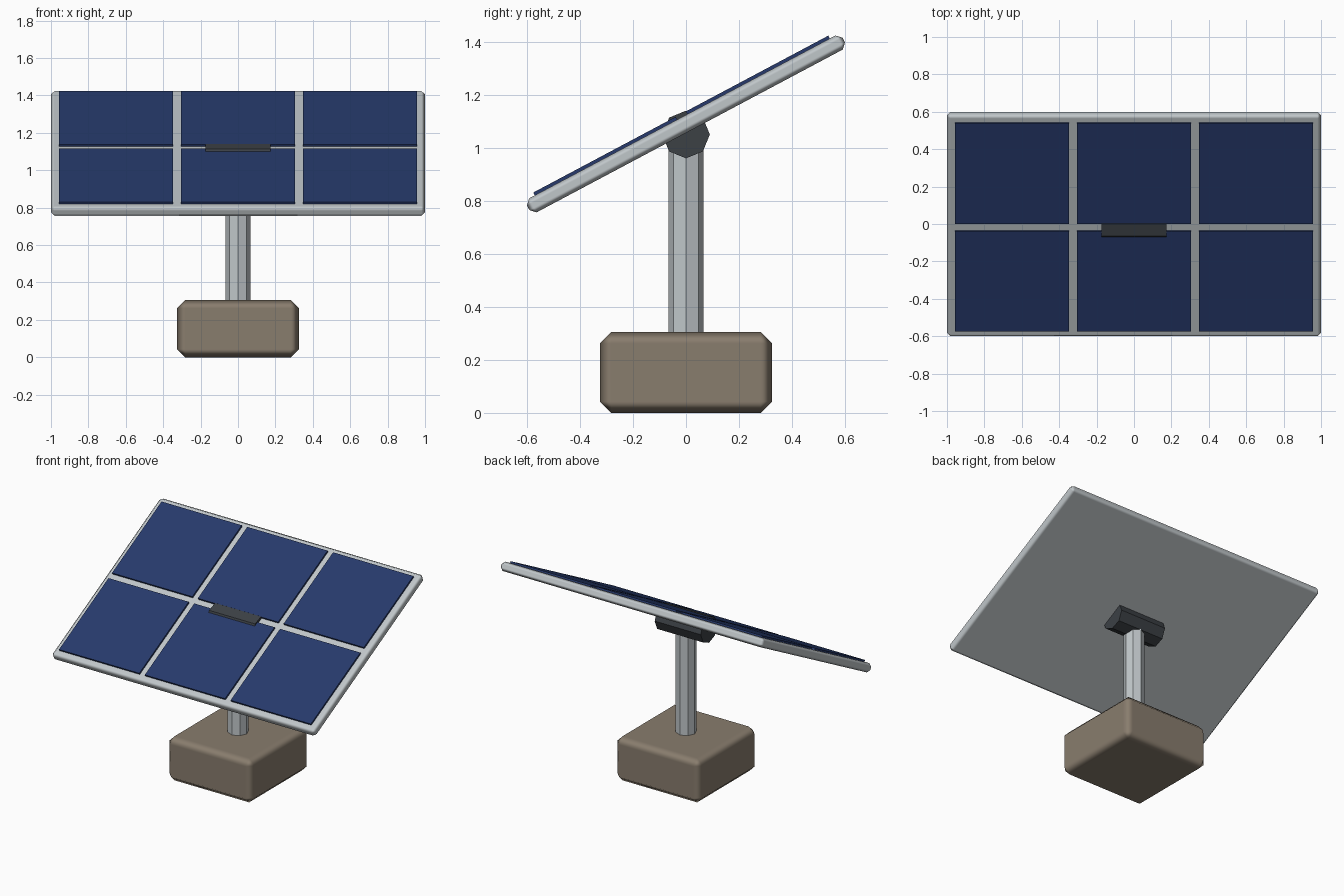
import bpy
from math import radians, pi
from mathutils import Matrix

if "Cube" in bpy.data.objects:
    bpy.data.objects.remove(bpy.data.objects["Cube"])


def material(name, rgb):
    m = bpy.data.materials.new(name)
    m.use_nodes = True
    m.diffuse_color = (*rgb, 1)
    m.node_tree.nodes["Principled BSDF"].inputs["Base Color"].default_value = (*rgb, 1)
    return m


METAL = material("light metal", (0.53, 0.57, 0.59))
CELL = material("dark blue glass", (0.02, 0.042, 0.15))
STONE = material("brown stone", (0.25, 0.205, 0.155))
DARK = material("dark steel", (0.045, 0.052, 0.06))


def finish(name, mat, bevel=0):
    ob = bpy.context.object
    ob.name = ob.data.name = name
    ob.data.materials.append(mat)
    if bevel:
        bpy.ops.object.shade_smooth()
        mod = ob.modifiers.new("Chamfer", "BEVEL")
        mod.width = bevel
        mod.segments = 1
        mod.harden_normals = True
    return ob


def box(name, size, loc, mat, bevel=0):
    bpy.ops.mesh.primitive_cube_add(size=1)
    bpy.context.object.data.transform(Matrix.Translation(loc) @ Matrix.Diagonal((*size, 1)))
    return finish(name, mat, bevel)


def octagon_bar(name, radius, length, loc, rot, mat):
    bpy.ops.mesh.primitive_cylinder_add(vertices=8, radius=radius, depth=length,
                                        location=loc, rotation=rot)
    return finish(name, mat)


# Foundation, post and pivot
box("base_block", (0.65, 0.65, 0.305), (0, 0, 0.1525), STONE, 0.043)
octagon_bar("post", 0.066, 0.8, (0, 0, 0.65), (0, 0, 0), METAL)
octagon_bar("pivot_bracket", 0.09, 0.35, (0, 0, 1.05), (0, pi / 2, 0), DARK)

# Tilted panel: frame slab with a grid of slightly raised cells
TILT = Matrix.Translation((0, 0, 1.09)) @ Matrix.Rotation(radians(28), 4, "X")
panel = [box("panel_frame", (2.0, 1.348, 0.06), (0, 0, 0), METAL, 0.02)]
for row, v in (("lower", -0.326), ("upper", 0.326)):
    for col, x in (("right", -0.652), ("middle", 0), ("left", 0.652)):
        panel.append(box(f"{row}_{col}_cell", (0.61, 0.608, 0.02), (x, v, 0.032), CELL))
for ob in panel:
    ob.matrix_world = TILT
